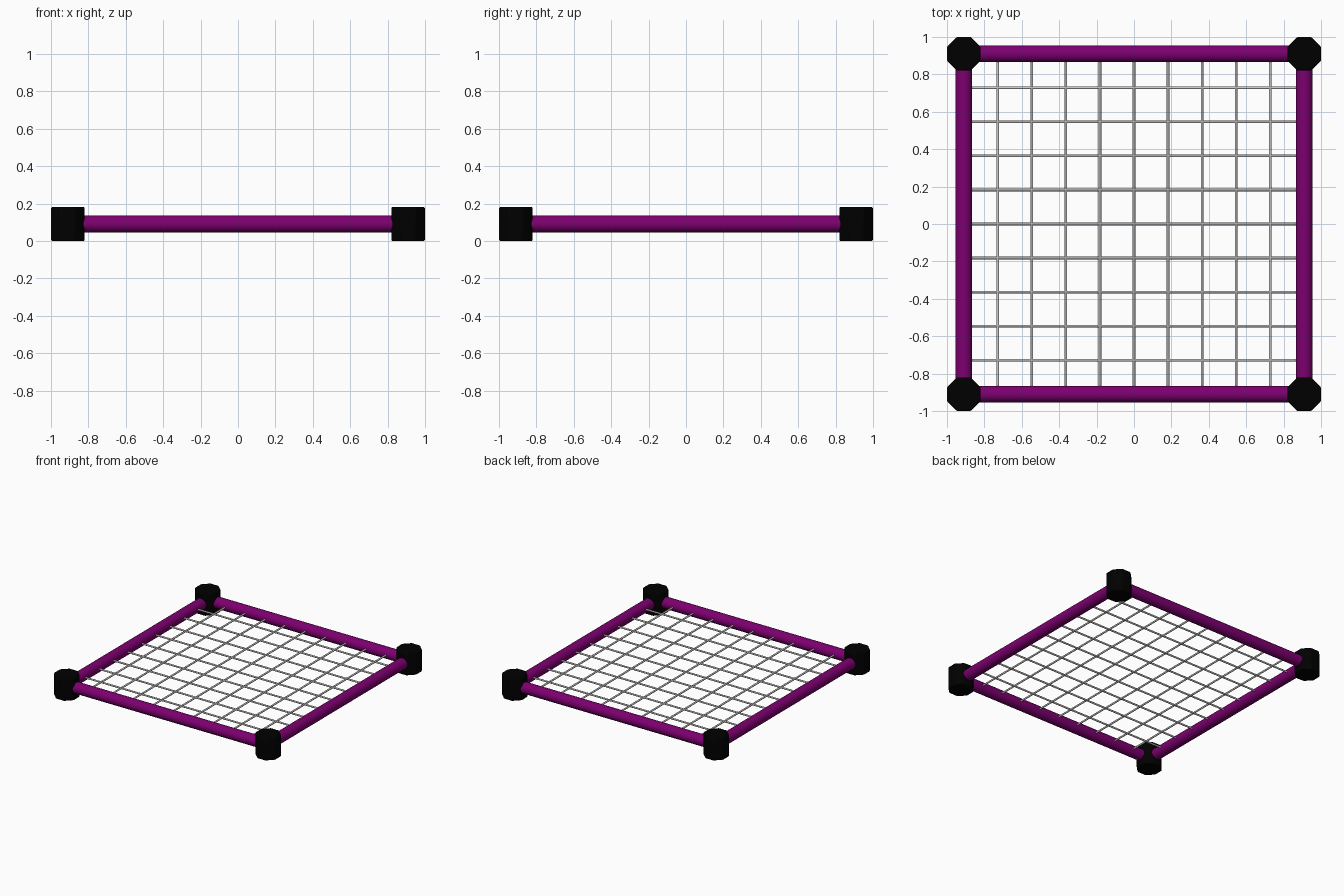
import bpy, math

if "Cube" in bpy.data.objects:
    bpy.data.objects.remove(bpy.data.objects["Cube"])

C, Z = 0.91, 0.091          # corner centre and mid height


def mat(name, col):
    m = bpy.data.materials.new(name)
    m.diffuse_color = (*col, 1)
    m.use_nodes = True
    m.node_tree.nodes["Principled BSDF"].inputs["Base Color"].default_value = m.diffuse_color
    return m


purple = mat("purple", (0.205, 0.0, 0.16))
black = mat("black", (0.0, 0.0, 0.0))
grey = mat("grey", (0.6, 0.6, 0.59))


def rod(name, axis, offset, r, length, sides, m):
    rot = (0, math.pi / 2, 0) if axis == "x" else (math.pi / 2, 0, 0)
    loc = (0, offset, Z) if axis == "x" else (offset, 0, Z)
    bpy.ops.mesh.primitive_cylinder_add(vertices=sides, radius=r, depth=length,
                                        location=loc, rotation=rot)
    o = bpy.context.object
    o.name = name
    o.data.materials.append(m)
    bpy.ops.object.shade_smooth_by_angle(angle=math.radians(50))


# frame tubes and wire mesh
for axis in "xy":
    for s in (-1, 1):
        rod("frame_tube", axis, s * C, 0.045, 2 * C, 24, purple)
    for i in range(-4, 5):
        rod("mesh_wire", axis, i * 0.182, 0.007, 2 * C, 8, grey)

# octagonal corner connectors with softened rims
for sx in (-1, 1):
    for sy in (-1, 1):
        bpy.ops.mesh.primitive_cylinder_add(
            vertices=8, radius=0.09 / math.cos(math.pi / 8), depth=2 * Z,
            location=(sx * C, sy * C, Z), rotation=(0, 0, math.pi / 8))
        o = bpy.context.object
        o.name = "corner_connector"
        bpy.ops.object.transform_apply(location=False, rotation=True, scale=False)
        o.data.materials.append(black)
        b = o.modifiers.new("rim", "BEVEL")
        b.width, b.segments = 0.008, 2
        bpy.ops.object.shade_smooth_by_angle(angle=math.radians(30))
